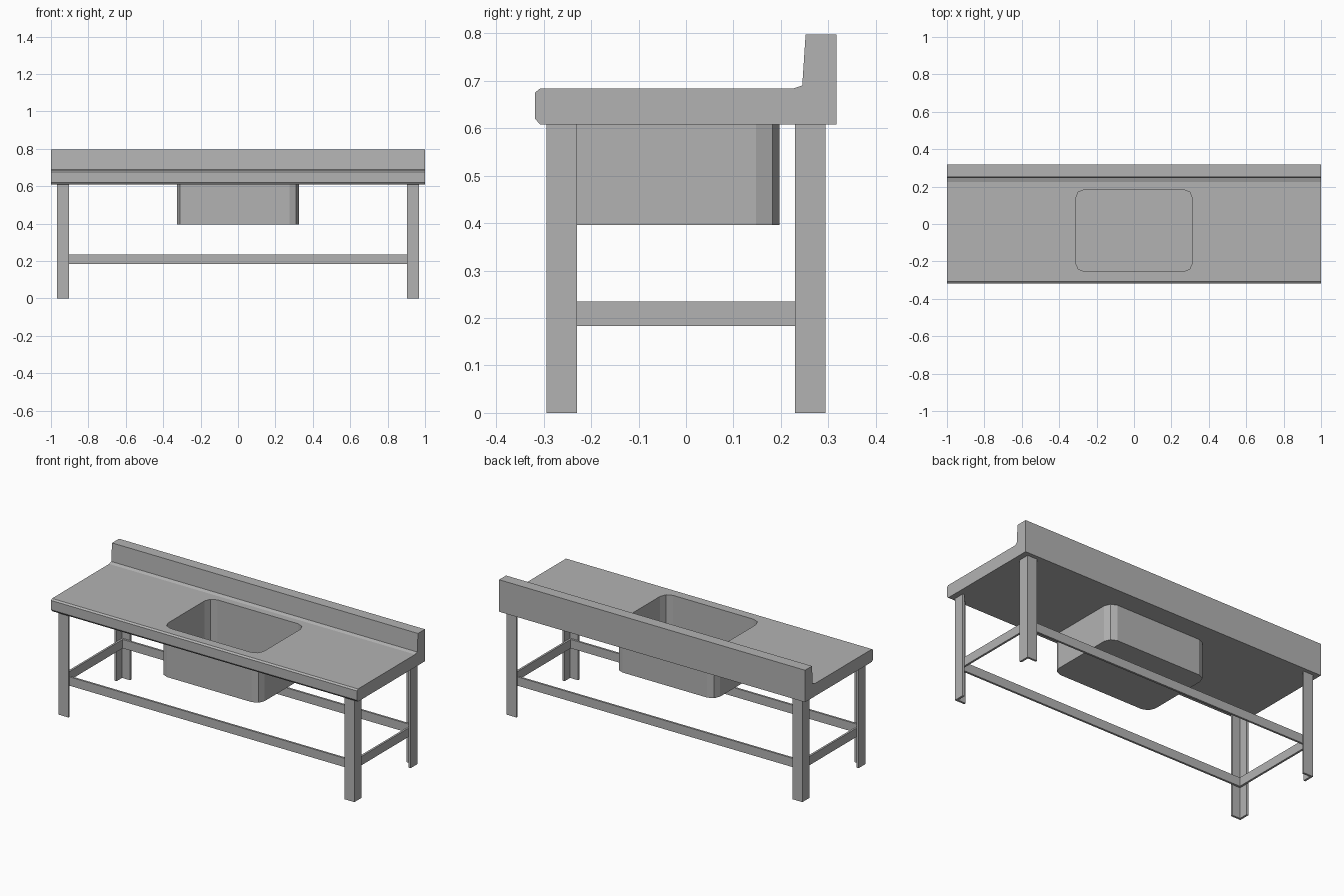
import bpy, bmesh, math

cube = bpy.data.objects.get("Cube")
if cube:
    bpy.data.objects.remove(cube, do_unlink=True)

steel = bpy.data.materials.new("brushed_steel_grey")
steel.use_nodes = True
GREY = (0.45, 0.45, 0.45, 1)
steel.diffuse_color = GREY
steel.node_tree.nodes["Principled BSDF"].inputs["Base Color"].default_value = GREY

TABLE_BOTTOM = 0.608
TABLE_TOP = 0.683


def loft(name, rings):
    """Skin a list of equal-length point rings and cap both ends."""
    bm = bmesh.new()
    loops = [[bm.verts.new(p) for p in ring] for ring in rings]
    for a, b in zip(loops, loops[1:]):
        for i in range(len(a)):
            j = (i + 1) % len(a)
            bm.faces.new((a[i], a[j], b[j], b[i]))
    bm.faces.new(loops[0])
    bm.faces.new(loops[-1])
    bmesh.ops.recalc_face_normals(bm, faces=bm.faces)
    mesh = bpy.data.meshes.new(name)
    bm.to_mesh(mesh)
    bm.free()
    mesh.materials.append(steel)
    obj = bpy.data.objects.new(name, mesh)
    bpy.context.collection.objects.link(obj)
    return obj


def box(name, lo, hi):
    corners = [(lo[0], lo[1]), (hi[0], lo[1]), (hi[0], hi[1]), (lo[0], hi[1])]
    return loft(name, [[(x, y, z) for x, y in corners] for z in (lo[2], hi[2])])


def rounded_ring(half_x, half_y, radius, z, centre_y=-0.035, steps=2):
    """Rounded rectangle outline, at height z."""
    ring = []
    for q, (sx, sy) in enumerate([(1, 1), (-1, 1), (-1, -1), (1, -1)]):
        for s in range(steps + 1):
            a = (q + s / steps) * math.pi / 2
            ring.append((sx * (half_x - radius) + radius * math.cos(a),
                         centre_y + sy * (half_y - radius) + radius * math.sin(a), z))
    return ring


# Worktop with chamfered front edge and upstand along the back
profile = [(-0.308, TABLE_BOTTOM), (-0.318, 0.62), (-0.318, 0.675), (-0.308, TABLE_TOP),
           (0.225, TABLE_TOP), (0.245, 0.69), (0.252, 0.797), (0.317, 0.797),
           (0.317, TABLE_BOTTOM)]
worktop = loft("worktop", [[(x, y, z) for y, z in profile] for x in (-1, 1)])

# Basin opening cut through the worktop
HOLE = (0.313, 0.22, 0.05)
cutter = loft("basin_cutter", [rounded_ring(*HOLE, z) for z in (0.5, 0.75)])
cut = worktop.modifiers.new("basin_opening", 'BOOLEAN')
cut.object = cutter
cut.solver = 'EXACT'
bpy.context.view_layer.update()
solid = worktop.evaluated_get(bpy.context.evaluated_depsgraph_get())
worktop.data = bpy.data.meshes.new_from_object(solid)
worktop.modifiers.clear()
bpy.data.objects.remove(cutter, do_unlink=True)

# Basin: outer shell, rim, inner wall and floor
SHELL = (0.326, 0.232, 0.05)
loft("basin", [rounded_ring(*SHELL, 0.396), rounded_ring(*SHELL, TABLE_BOTTOM),
               rounded_ring(*HOLE, TABLE_BOTTOM), rounded_ring(*HOLE, 0.408)])

# Angle-section legs, open towards the inside
LEG_X, LEG_Y, LEG_W, THICK = 0.967, 0.294, 0.064, 0.012
angle = [(0, 0), (LEG_W, 0), (LEG_W, THICK), (THICK, THICK), (THICK, LEG_W), (0, LEG_W)]
for sx, side in ((-1, "right"), (1, "left")):
    for sy, end in ((-1, "front"), (1, "back")):
        outline = [(sx * (LEG_X - u), sy * (LEG_Y - v)) for u, v in angle]
        loft(f"{end}_{side}_leg", [[(x, y, z) for x, y in outline] for z in (0, TABLE_BOTTOM)])

# Flat rails seated inside the legs
RAIL_LOW, RAIL_HIGH = 0.183, 0.235
rx, ry = LEG_X - THICK, LEG_Y - THICK
for s, end, side in ((-1, "front", "right"), (1, "back", "left")):
    ys = sorted((s * ry, s * (ry - THICK)))
    box(f"{end}_rail", (-rx, ys[0], RAIL_LOW), (rx, ys[1], RAIL_HIGH))
    xs = sorted((s * rx, s * (rx - THICK)))
    box(f"{side}_rail", (xs[0], THICK - ry, RAIL_LOW), (xs[1], ry - THICK, RAIL_HIGH))
